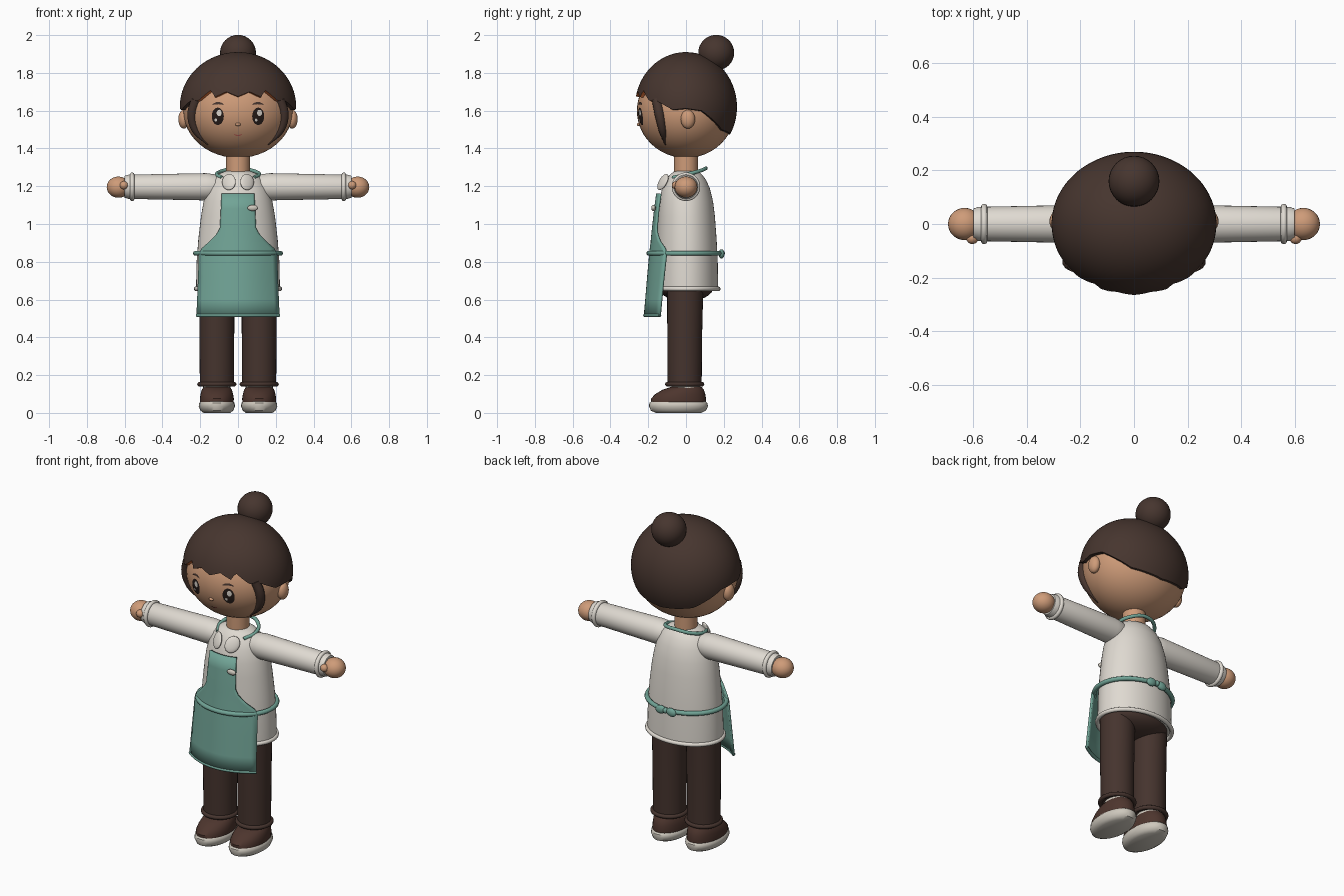
import bpy, bmesh, math
from mathutils import Vector

if "Cube" in bpy.data.objects:
    bpy.data.objects.remove(bpy.data.objects["Cube"])

def mat(name, c):
    m = bpy.data.materials.new(name)
    m.diffuse_color = (*c, 1)
    m.use_nodes = True
    m.node_tree.nodes["Principled BSDF"].inputs["Base Color"].default_value = m.diffuse_color
    return m

HAIR = mat("dark brown hair", (0.062, 0.036, 0.028))
TROUSER = mat("dark brown cloth", (0.060, 0.034, 0.027))
SHOE = mat("brown leather", (0.075, 0.036, 0.027))
SKIN = mat("tan skin", (0.62, 0.33, 0.19))
SHIRT = mat("cream cloth", (0.74, 0.70, 0.64))
TEAL = mat("teal cloth", (0.165, 0.37, 0.305))
SOLE = mat("grey cream", (0.62, 0.58, 0.51))
EYE = mat("near black", (0.02, 0.012, 0.01))
PINK = mat("rose", (0.55, 0.12, 0.10))
ORANGE = mat("orange", (0.70, 0.16, 0.04))

def finish(o, *mats, angle=40):
    for m in mats:
        o.data.materials.append(m)
    bpy.ops.object.select_all(action='DESELECT')
    o.select_set(True)
    bpy.context.view_layer.objects.active = o
    bpy.ops.object.shade_smooth_by_angle(angle=math.radians(angle))
    return o

def mesh(name, verts, faces):
    me = bpy.data.meshes.new(name)
    me.from_pydata(verts, [], faces)
    bm = bmesh.new()
    bm.from_mesh(me)
    bmesh.ops.remove_doubles(bm, verts=bm.verts, dist=1e-6)
    bmesh.ops.recalc_face_normals(bm, faces=bm.faces)
    bm.to_mesh(me)
    bm.free()
    o = bpy.data.objects.new(name, me)
    bpy.context.collection.objects.link(o)
    return o

def ball(name, loc, size, m, rot=(0, 0, 0), seg=32):
    bpy.ops.mesh.primitive_uv_sphere_add(segments=seg, ring_count=seg // 2, location=loc, rotation=rot)
    o = bpy.context.object
    o.name, o.scale = name, size
    return finish(o, m)

def loft(name, rows, m, n=48, place=lambda x, y, z: (x, y, z)):
    """Stack of ellipses: rows of (z, rx, ry, centre y), capped at both ends."""
    verts, faces = [], []
    for z, rx, ry, yc in rows:
        for i in range(n):
            a = math.tau * i / n
            verts.append(place(rx * math.cos(a), yc + ry * math.sin(a), z))
    for r in range(len(rows) - 1):
        for i in range(n):
            j = (i + 1) % n
            faces.append((r*n + i, r*n + j, r*n + n + j, r*n + n + i))
    faces += [tuple(range(n)), tuple(range(len(verts) - n, len(verts)))]
    return finish(mesh(name, verts, faces), m)

def tube(name, pts, r, m, radii=None, closed=False, smooth=True):
    cu = bpy.data.curves.new(name, 'CURVE')
    cu.dimensions, cu.bevel_depth, cu.bevel_resolution = '3D', r, 3
    cu.use_fill_caps = True
    cu.resolution_u = 6
    sp = cu.splines.new('BEZIER' if smooth else 'POLY')
    P = sp.bezier_points if smooth else sp.points
    P.add(len(pts) - 1)
    for i, p in enumerate(pts):
        P[i].co = p if smooth else (*p, 1)
        if smooth:
            P[i].handle_left_type = P[i].handle_right_type = 'AUTO'
        P[i].radius = radii[i] if radii else 1
    sp.use_cyclic_u = closed
    o = bpy.data.objects.new(name, cu)
    bpy.context.collection.objects.link(o)
    bpy.ops.object.select_all(action='DESELECT')
    o.select_set(True)
    bpy.context.view_layer.objects.active = o
    bpy.ops.object.convert(target='MESH')
    return finish(bpy.context.object, m)

def ring(name, c, rx, ry, r, m, axis='z'):
    pts = []
    for i in range(40):
        u, v = rx * math.cos(math.tau*i/40), ry * math.sin(math.tau*i/40)
        d = (u, v, 0) if axis == 'z' else (0, u, v)
        pts.append(tuple(Vector(c) + Vector(d)))
    return tube(name, pts, r, m, closed=True, smooth=False)

# Head
HC, HR = 1.60, (0.29, 0.26, 0.25)
ball("head", (0, 0, HC), HR, SKIN, seg=48)

def face_y(x, z, off=0.0):
    return -HR[1] * math.sqrt(max(0, 1 - (x/HR[0])**2 - ((z - HC)/HR[2])**2)) - off

def decal(name, cx, cz, rx, rz, off, m, bend=0.0, n=24):
    """Thin painted oval following the face; bend curves its ends up or down."""
    verts, faces = [], []
    for k in range(4):
        for i in range(n):
            a = math.tau * i / n
            u = k / 3 * math.cos(a)
            x, z = cx + rx*u, cz + rz * k / 3 * math.sin(a) + bend*u*u
            verts.append((x, face_y(x, z, off), z))
    for k in range(3):
        for i in range(n):
            j = (i + 1) % n
            faces.append((k*n + i, k*n + j, k*n + n + j, k*n + n + i))
    o = mesh(name, verts, faces)
    if o.data.polygons[0].normal.y > 0:
        o.data.flip_normals()
    return finish(o, m)

for s, side in ((-1, "left"), (1, "right")):
    decal(side + "_eye", s*0.107, 1.57, 0.032, 0.046, 0.003, EYE)
    decal(side + "_eye_shine", s*0.107 + 0.007, 1.588, 0.013, 0.017, 0.006, SHIRT)
    decal(side + "_eye_glint", s*0.107 - 0.011, 1.55, 0.007, 0.008, 0.006, SHIRT)
    decal(side + "_eyebrow", s*0.105, 1.64, 0.030, 0.006, 0.004, HAIR, bend=-0.008)
    ball(side + "_ear", (s*0.287, 0.01, 1.555), (0.029, 0.038, 0.05), SKIN, seg=24)
    # Sidelock lying on the cheek
    pts = []
    for y, z in ((-0.155, 1.66), (-0.14, 1.58), (-0.125, 1.50), (-0.11, 1.42)):
        x = HR[0] * math.sqrt(1 - (y/HR[1])**2 - ((z - HC)/HR[2])**2)
        pts.append((s*x, y, z))
    tube(side + "_sidelock", pts, 0.026, HAIR, radii=(1, 1, 0.8, 0.15))
ball("nose", (0, face_y(0, 1.527), 1.527), (0.014, 0.012, 0.009), SKIN, seg=16)
decal("mouth", 0, 1.468, 0.021, 0.0035, 0.003, PINK, bend=0.009)

# Hair cap with a scalloped hairline: (degrees from the front, height)
LINE = [(0, 1.675), (12, 1.70), (24, 1.672), (29, 1.71), (44, 1.65), (52, 1.66), (62, 1.635),
        (75, 1.605), (90, 1.612), (108, 1.60), (122, 1.555), (140, 1.50), (160, 1.485), (180, 1.475)]
def hairline(d):
    for (a, za), (b, zb) in zip(LINE, LINE[1:]):
        if d <= b:
            return za + (zb - za) * (d - a) / (b - a)
    return LINE[-1][1]

N, R, CZ = 120, 20, 1.62
verts, faces = [], []
for r in range(R + 2):
    for i in range(N):
        a = math.tau * i / N
        d = math.degrees(a)
        low = math.acos((hairline(min(d, 360 - d)) - CZ) / 0.29)
        p = low * min(r, R) / R
        k, dz = (1, 0) if r <= R else (0.92, -0.004)
        verts.append((0.308*k*math.sin(p)*math.sin(a), -0.27*k*math.sin(p)*math.cos(a),
                      CZ + 0.29*math.cos(p) + dz))
for r in range(R + 1):
    for i in range(N):
        j = (i + 1) % N
        faces.append((r*N + i, r*N + j, r*N + N + j, r*N + N + i)[1 if r == 0 else 0:])
hair = finish(mesh("hair_cap", verts, faces), HAIR, ORANGE)
for p in hair.data.polygons:   # warm underside of the fringe
    if p.normal.z < -0.5 and p.center.y < -0.15:
        p.material_index = 1
if hair.data.polygons[N * 5].normal.z < 0:
    hair.data.flip_normals()
ball("hair_bun", (0, 0.16, 1.907), (0.095, 0.095, 0.094), HAIR)

# Neck and shirt
loft("neck", [(1.22, 0.063, 0.063, 0), (1.40, 0.063, 0.063, 0)], SKIN, 32)
loft("shirt_body", [(0.66, 0.222, 0.165, 0.005), (0.80, 0.219, 0.163, 0.005), (0.92, 0.210, 0.157, 0.005),
                    (1.04, 0.196, 0.150, 0.003), (1.12, 0.182, 0.142, 0.001), (1.19, 0.162, 0.126, 0),
                    (1.235, 0.138, 0.105, 0), (1.265, 0.105, 0.082, 0), (1.28, 0.065, 0.06, 0)], SHIRT)
ring("shirt_hem", (0, 0.005, 0.657), 0.222, 0.166, 0.012, SHIRT)

for s, side in ((-1, "left"), (1, "right")):
    # Sleeve, cuff and hand
    loft(side + "_sleeve", [(0.08, 0.045, 0.05, 0), (0.12, 0.066, 0.068, 0), (0.17, 0.072, 0.072, 0),
                            (0.58, 0.064, 0.064, 0), (0.60, 0.058, 0.058, 0)], SHIRT, 32,
         place=lambda x, y, z: (s*z, y, 1.197 + x))
    ring(side + "_cuff", (s*0.56, 0, 1.197), 0.064, 0.064, 0.012, SHIRT, 'x')
    ball(side + "_hand", (s*0.633, 0, 1.195), (0.062, 0.06, 0.056), SKIN)
    ball(side + "_thumb", (s*0.604, -0.053, 1.205), (0.023, 0.022, 0.022), SKIN, seg=16)
    # Collar leaf
    ball(side + "_collar", (s*0.048, -0.122, 1.222), (0.039, 0.013, 0.048), SHIRT,
         rot=(-0.45, s*0.5, s*0.3), seg=24)
    # Trouser leg, sock and shoe
    X = s * 0.112
    at = lambda x, y, z: (X + x, y, z)
    loft(side + "_trouser_leg", [(0.145, 0.090, 0.090, -0.007), (0.40, 0.092, 0.092, -0.007),
                                 (0.68, 0.094, 0.096, -0.004)], TROUSER, 32, at)
    ring(side + "_trouser_cuff", (X, -0.007, 0.152), 0.092, 0.092, 0.012, TROUSER)
    loft(side + "_sock", [(0.08, 0.072, 0.078, 0), (0.15, 0.072, 0.078, 0)], SOLE, 24, at)
    loft(side + "_shoe", [(0.045, 0.088, 0.145, -0.040), (0.075, 0.090, 0.146, -0.040),
                          (0.10, 0.086, 0.132, -0.030), (0.122, 0.080, 0.110, -0.015),
                          (0.138, 0.068, 0.080, 0.003)], SHOE, 32, at)
    loft(side + "_sole", [(0, 0.070, 0.120, -0.040), (0.012, 0.087, 0.146, -0.040),
                          (0.035, 0.096, 0.156, -0.040), (0.052, 0.094, 0.154, -0.040),
                          (0.060, 0.086, 0.145, -0.040)], SOLE, 32, at)
ball("hips", (0, 0, 0.665), (0.20, 0.145, 0.075), TROUSER)

# Apron: rows of (height, half width, centre y, edge y)
ROWS = [(1.16, 0.085, -0.152, -0.135), (1.08, 0.089, -0.163, -0.146), (0.98, 0.094, -0.174, -0.155),
        (0.95, 0.108, -0.177, -0.152), (0.91, 0.145, -0.181, -0.138), (0.87, 0.190, -0.186, -0.110),
        (0.84, 0.204, -0.189, -0.105), (0.72, 0.208, -0.200, -0.118), (0.60, 0.213, -0.210, -0.130),
        (0.51, 0.217, -0.218, -0.138)]
C = 16
verts, faces = [], []
for z, w, yc, ye in ROWS:
    for i in range(C + 1):
        u = 2*i/C - 1
        verts.append((w*u, yc + (ye - yc)*u*u, z))
for r in range(len(ROWS) - 1):
    for i in range(C):
        k = r*(C + 1) + i
        faces.append((k, k + 1, k + C + 2, k + C + 1))
apron = finish(mesh("apron", verts, faces), TEAL)
sol = apron.modifiers.new("thickness", 'SOLIDIFY')
sol.thickness, sol.offset = 0.012, 0
hem = verts[-(C + 1):]
tube("apron_hem", [(x, y, z + 0.007) for x, y, z in hem], 0.009, TEAL, smooth=False)

# Belt, bow, neck strap and pin
ring("apron_belt", (0, -0.007, 0.845), 0.225, 0.190, 0.013, TEAL)
for s, side in ((-1, "left"), (1, "right")):
    ball(side + "_bow_loop", (s*0.035, 0.188, 0.842), (0.032, 0.016, 0.024), TEAL, rot=(0, s*0.2, 0), seg=20)
ball("bow_knot", (0, 0.192, 0.845), (0.014, 0.014, 0.016), TEAL, seg=16)
tube("neck_strap", [(-0.085, -0.07, 1.245), (-0.113, 0.0, 1.262), (-0.085, 0.07, 1.28), (0, 0.105, 1.295),
                    (0.085, 0.07, 1.28), (0.113, 0.0, 1.262), (0.085, -0.07, 1.245)], 0.010, TEAL)
ball("apron_pin", (0.078, -0.172, 1.085), (0.028, 0.012, 0.016), SOLE, seg=20)
